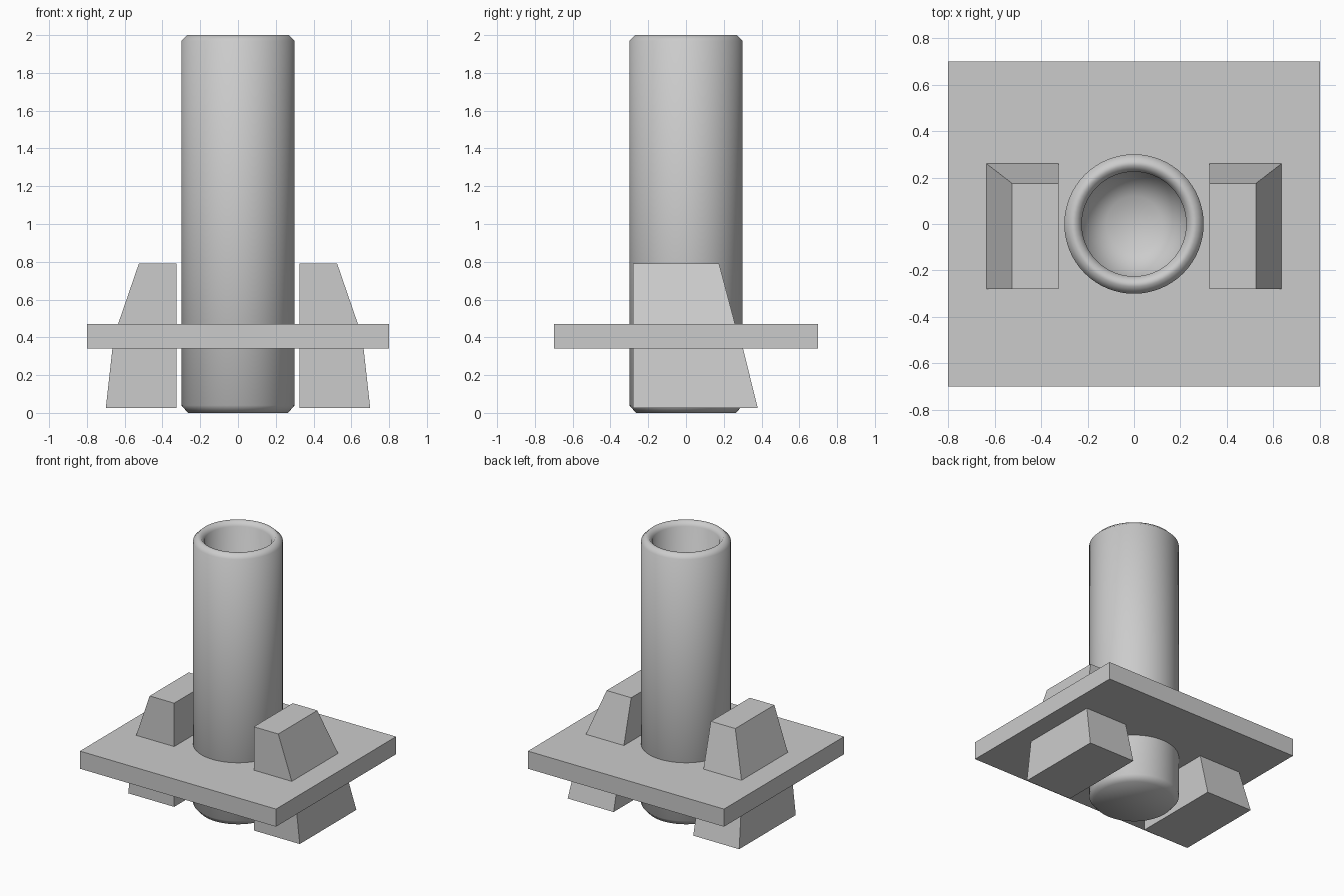
import bpy, bmesh
from math import cos, sin, pi, radians

if "Cube" in bpy.data.objects:
    bpy.data.objects.remove(bpy.data.objects["Cube"])

SIDES = 64


def make_object(name, bm):
    bmesh.ops.recalc_face_normals(bm, faces=bm.faces)
    mesh = bpy.data.meshes.new(name)
    bm.to_mesh(mesh)
    bm.free()
    obj = bpy.data.objects.new(name, mesh)
    bpy.context.collection.objects.link(obj)
    return obj


def ring(bm, r, z):
    return [bm.verts.new((r * cos(2 * pi * i / SIDES), r * sin(2 * pi * i / SIDES), z))
            for i in range(SIDES)]


def bridge(bm, a, b):
    for i in range(len(a)):
        j = (i + 1) % len(a)
        bm.faces.new((a[i], a[j], b[j], b[i]))


def lathe(name, profile):
    """Revolve (radius, z) points and cap both ends."""
    bm = bmesh.new()
    rings = [ring(bm, r, z) for r, z in profile]
    for a, b in zip(rings, rings[1:]):
        bridge(bm, a, b)
    bm.faces.new(rings[0])
    bm.faces.new(rings[-1])
    return make_object(name, bm)


def block(name, bottom, top):
    """Box between two rectangles given as (x0, x1, y0, y1, z)."""
    bm = bmesh.new()
    loops = []
    for x0, x1, y0, y1, z in (bottom, top):
        loops.append([bm.verts.new((x, y, z))
                      for x, y in ((x0, y0), (x1, y0), (x1, y1), (x0, y1))])
    bridge(bm, *loops)
    for loop in loops:
        bm.faces.new(loop)
    return make_object(name, bm)


# Tube: closed base, rounded lips, open top
tube = lathe("tube", [(0.265, 0), (0.30, 0.04), (0.30, 1.97), (0.27, 2.0),
                      (0.25, 2.0), (0.225, 1.97), (0.225, 0.18), (0.12, 0.09)])
bpy.context.view_layer.objects.active = tube
tube.select_set(True)
bpy.ops.object.shade_smooth_by_angle(angle=radians(60))

# Plate, with the tube passing through it
plate = block("plate", (-0.8, 0.8, -0.7, 0.7, 0.34), (-0.8, 0.8, -0.7, 0.7, 0.47))
cutter = lathe("plate_hole_cutter", [(0.298, 0.2), (0.298, 0.6)])
cutter.hide_render = True
cutter.hide_set(True)
hole = plate.modifiers.new("hole", 'BOOLEAN')
hole.operation = 'DIFFERENCE'
hole.object = cutter

# Side blocks above and below the plate, mirrored left to right
upper = block("upper_blocks", (0.325, 0.635, -0.28, 0.26, 0.47),
              (0.325, 0.525, -0.28, 0.175, 0.79))
lower = block("lower_blocks", (0.325, 0.70, -0.28, 0.38, 0.025),
              (0.325, 0.665, -0.28, 0.302, 0.34))
for obj in (upper, lower):
    obj.modifiers.new("mirror", 'MIRROR').use_axis = (True, False, False)
